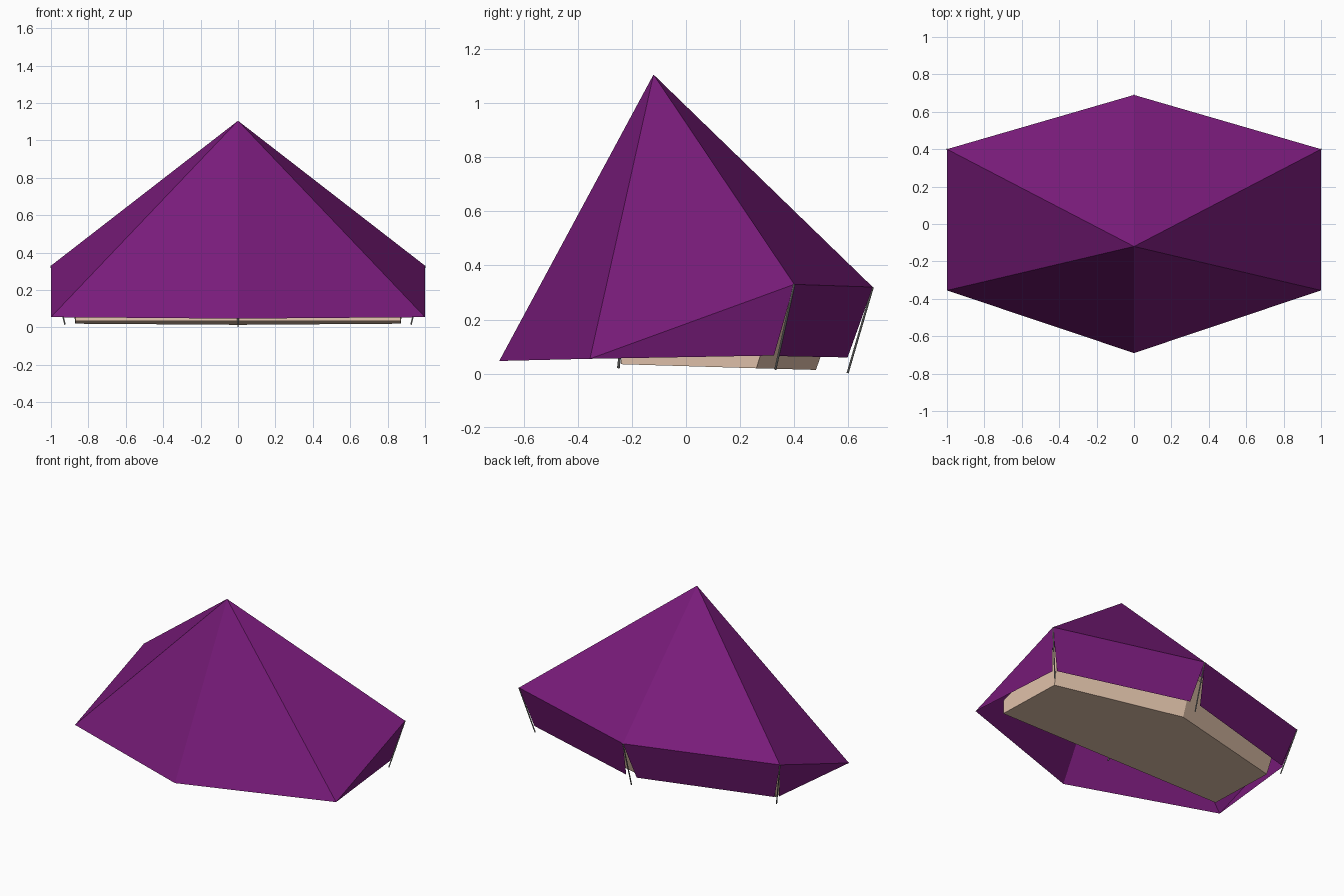
import bpy
from mathutils import Vector

if "Cube" in bpy.data.objects:
    bpy.data.objects.remove(bpy.data.objects["Cube"])


def material(name, rgb):
    m = bpy.data.materials.new(name)
    m.diffuse_color = (*rgb, 1)
    m.use_nodes = True
    m.node_tree.nodes["Principled BSDF"].inputs["Base Color"].default_value = m.diffuse_color
    return m


purple = material("purple_fabric", (0.19, 0.011, 0.195))
tan = material("tan_fabric", (0.78, 0.56, 0.42))
grey = material("grey_pole", (0.25, 0.25, 0.24))


def mesh_object(name, verts, faces, mat):
    me = bpy.data.meshes.new(name)
    me.from_pydata(verts, [], faces)
    me.materials.append(mat)
    ob = bpy.data.objects.new(name, me)
    bpy.context.collection.objects.link(ob)
    return ob


def rod(name, a, b, r):
    a, b = Vector(a), Vector(b)
    bpy.ops.mesh.primitive_cylinder_add(vertices=8, radius=r, depth=(b - a).length,
                                        location=(a + b) / 2)
    ob = bpy.context.object
    ob.name = name
    ob.rotation_euler = (b - a).to_track_quat('Z', 'Y').to_euler()
    ob.data.materials.append(mat := grey)
    return ob


# outer canopy: six panels from the eaves to the peak
peak = (0, -0.12, 1.105)
rim = [(0, -0.69, 0.047), (1, -0.355, 0.055), (1, 0.4, 0.33),
       (0, 0.69, 0.32), (-1, 0.4, 0.33), (-1, -0.355, 0.055)]
mesh_object("outer_canopy", rim + [peak],
            [(i, (i + 1) % 6, 6) for i in range(6)], purple)

for s, side in ((1, "right"), (-1, "left")):
    # low walls, leaning in from the raised eaves
    mesh_object(side + "_side_wall",
                [(s, -0.355, 0.055), (s * 0.94, 0.325, 0.067), (s, 0.4, 0.33)],
                [(0, 1, 2)[::s]], purple)
    mesh_object(side + "_back_wall",
                [(s, 0.4, 0.33), (s * 0.92, 0.345, 0.065),
                 (s * 0.04, 0.597, 0.06), (0, 0.69, 0.32)],
                [(0, 1, 2, 3)[::s]], purple)
    rod(side + "_corner_strut", (s, 0.4, 0.33), (s * 0.925, 0.33, 0.015), 0.004)

rod("back_strut", (0, 0.69, 0.32), (0, 0.597, 0.002), 0.004)
rod("main_pole", (0, -0.25, 0.02), (0, -0.125, 1.08), 0.005)

# inner tent: pentagonal floor, tub walls and sloped roof
floor = [(-0.87, -0.24, 0.035), (0.87, -0.24, 0.035), (0.87, 0.26, 0.02),
         (0, 0.48, 0.014), (-0.87, 0.26, 0.02)]
eaves = [(-0.87, -0.235, 0.13), (0.87, -0.235, 0.13), (0.9, 0.34, 0.28),
         (0, 0.57, 0.27), (-0.9, 0.34, 0.28)]
faces = [(4, 3, 2, 1, 0)]
for i in range(5):
    j = (i + 1) % 5
    faces += [(i, j, 5 + j, 5 + i), (5 + i, 5 + j, 10)]
mesh_object("inner_tent", floor + eaves + [(0, -0.115, 1.0)], faces, tan)
